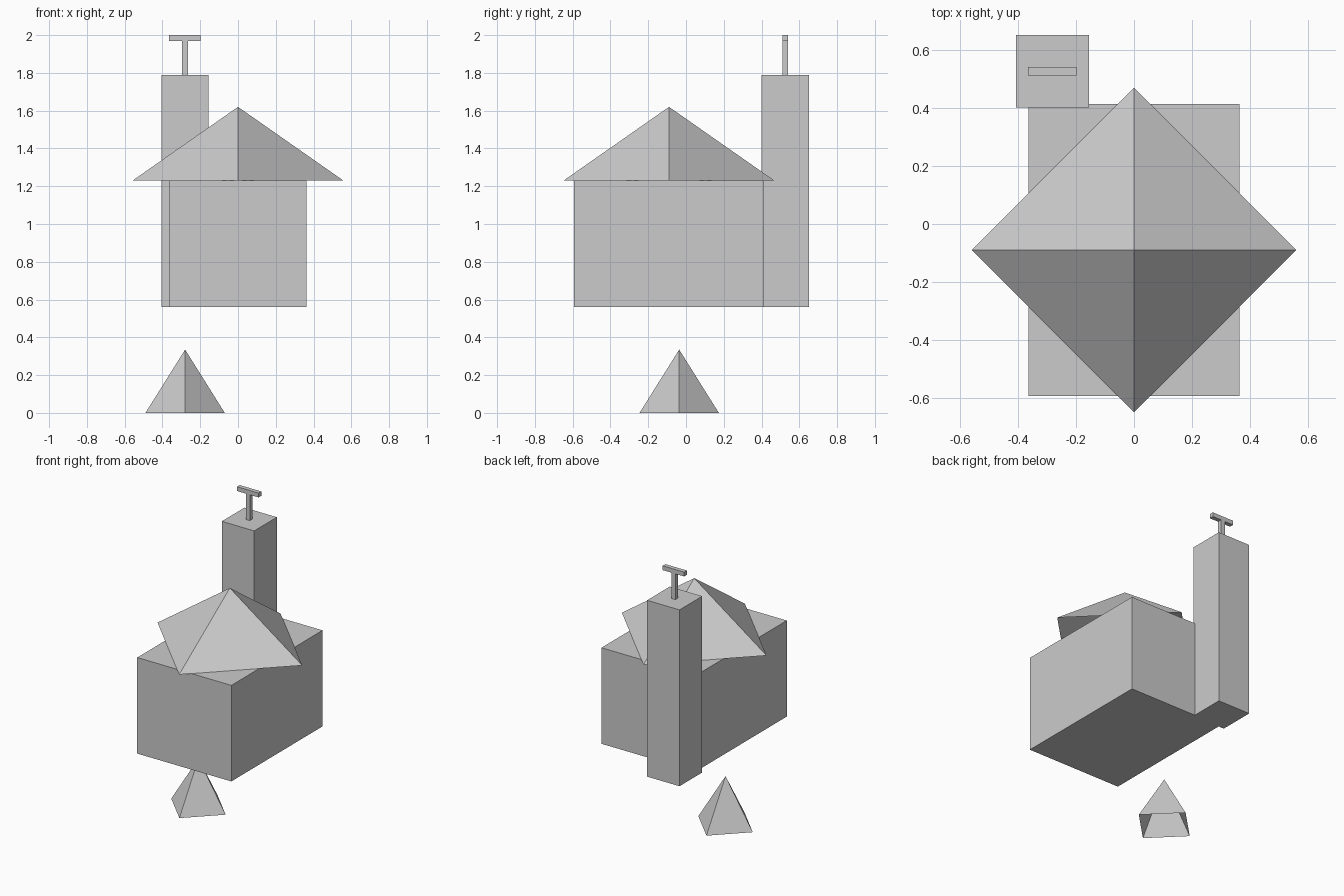
import bpy

if "Cube" in bpy.data.objects:
    bpy.data.objects.remove(bpy.data.objects["Cube"])


def box(name, x, y, z):
    """Box from (min, max) ranges on each axis."""
    spans = (x, y, z)
    bpy.ops.mesh.primitive_cube_add(size=1, location=[(a + b) / 2 for a, b in spans])
    ob = bpy.context.object
    ob.name = name
    ob.scale = [b - a for a, b in spans]
    bpy.ops.object.transform_apply(location=False, rotation=False, scale=True)
    return ob


def pyramid(name, x, y, z, radius):
    """Open-based four-sided pyramid with its corners on the axes."""
    bpy.ops.mesh.primitive_cone_add(vertices=4, radius1=radius, radius2=0,
                                    depth=z[1] - z[0], end_fill_type='NOTHING',
                                    location=(x, y, (z[0] + z[1]) / 2))
    ob = bpy.context.object
    ob.name = name
    return ob


# House body and its pyramid roof
box("house_body", (-0.363, 0.363), (-0.592, 0.413), (0.56, 1.23))
pyramid("roof", 0, -0.09, (1.23, 1.62), 0.558)

# Chimney at the back left corner, with a T-shaped pipe on top
box("chimney", (-0.405, -0.155), (0.40, 0.65), (0.56, 1.79))
box("pipe_stem", (-0.296, -0.266), (0.51, 0.54), (1.79, 1.97))
box("pipe_crossbar", (-0.364, -0.198), (0.51, 0.54), (1.97, 2.0))

# Small separate pyramid below the house
pyramid("lower_pyramid", -0.28, -0.036, (0, 0.335), 0.21)
